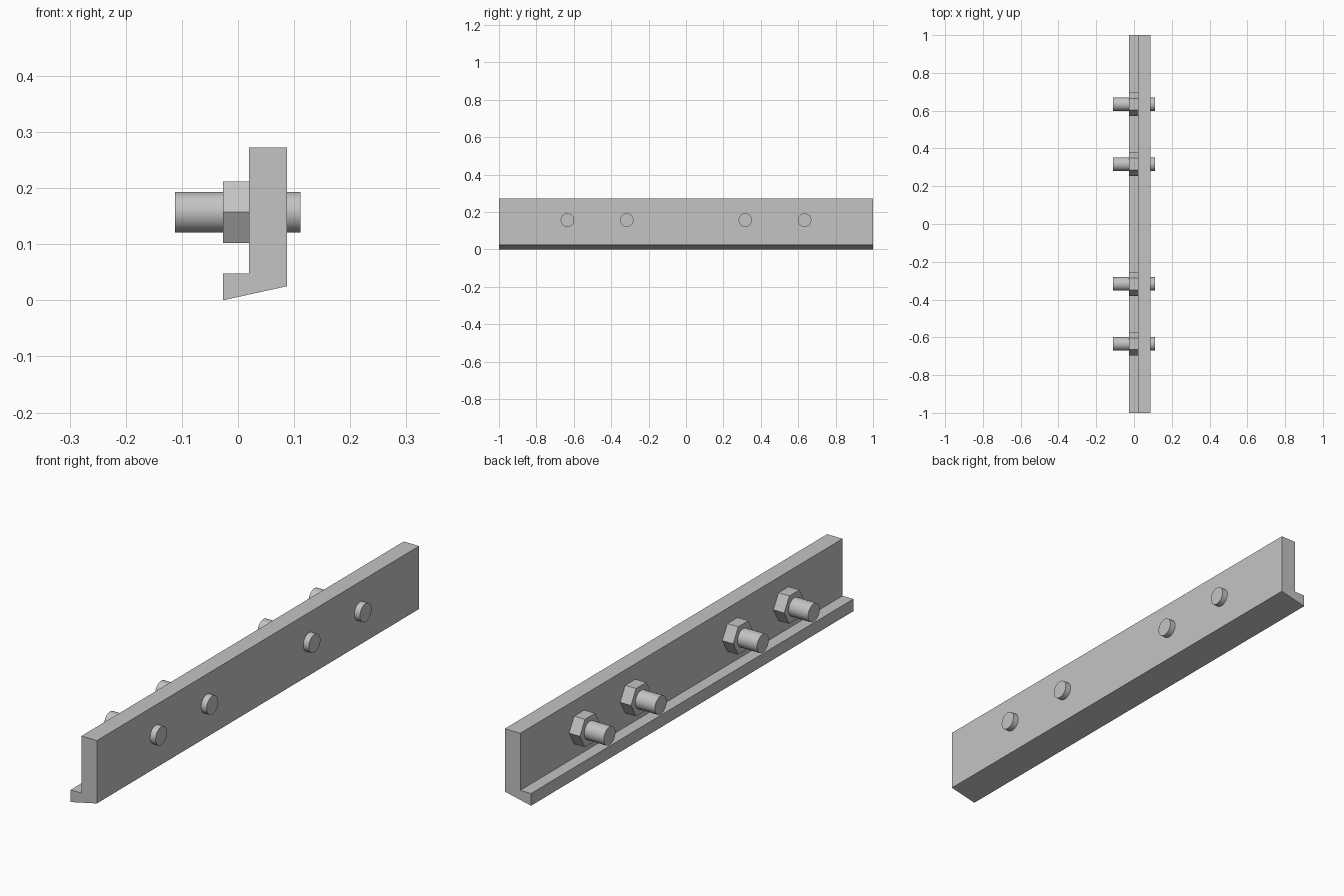
import bpy
import bmesh
import math
from mathutils import Matrix

cube = bpy.data.objects.get("Cube")
if cube:
    bpy.data.objects.remove(cube, do_unlink=True)

steel = bpy.data.materials.new("grey steel")
steel.use_nodes = True
GREY = (0.55, 0.55, 0.55, 1)
steel.diffuse_color = GREY
steel.node_tree.nodes["Principled BSDF"].inputs["Base Color"].default_value = GREY

BOLT_Z = 0.157


def finish(bm, name):
    bmesh.ops.recalc_face_normals(bm, faces=bm.faces)
    mesh = bpy.data.meshes.new(name)
    bm.to_mesh(mesh)
    bm.free()
    mesh.materials.append(steel)
    obj = bpy.data.objects.new(name, mesh)
    bpy.context.collection.objects.link(obj)
    return obj


def rod(name, sides, radius, x0, x1, y, smooth=False):
    """Prism or cylinder lying along x, with a corner pointing along y."""
    bm = bmesh.new()
    place = Matrix.Translation(((x0 + x1) / 2, y, BOLT_Z)) @ Matrix.Rotation(math.pi / 2, 4, "Y")
    bmesh.ops.create_cone(bm, cap_ends=True, segments=sides, radius1=radius,
                          radius2=radius, depth=x1 - x0, matrix=place)
    # The hexagon's corners must lie at the front and back
    corner = max(bm.verts, key=lambda v: v.co.y).co.y - y
    if abs(corner - radius) > 0.001:
        bmesh.ops.rotate(bm, verts=bm.verts, cent=(0, y, BOLT_Z),
                         matrix=Matrix.Rotation(math.pi / sides, 3, "X"))
    for face in bm.faces:
        face.smooth = smooth and len(face.verts) == 4
    for edge in bm.edges:
        edge.smooth = all(len(f.verts) == 4 for f in edge.link_faces)
    return finish(bm, name)


# Rail plate: an angled-bottom L profile extruded along y
profile = [(-0.027, 0), (0.087, 0.025), (0.087, 0.272),
           (0.02, 0.272), (0.02, 0.048), (-0.027, 0.048)]
bm = bmesh.new()
end = bm.faces.new([bm.verts.new((x, -1, z)) for x, z in profile])
swept = bmesh.ops.extrude_face_region(bm, geom=[end], use_keep_orig=True)
moved = [g for g in swept["geom"] if isinstance(g, bmesh.types.BMVert)]
bmesh.ops.translate(bm, verts=moved, vec=(0, 2, 0))
finish(bm, "rail_plate")

# Bolts through the plate, each with a hex nut on the inner side
for i, y in enumerate((-0.634, -0.317, 0.317, 0.634), 1):
    rod(f"bolt_{i}", 48, 0.036, -0.112, 0.111, y, smooth=True)
    rod(f"hex_nut_{i}", 6, 0.063, -0.027, 0.02, y)
